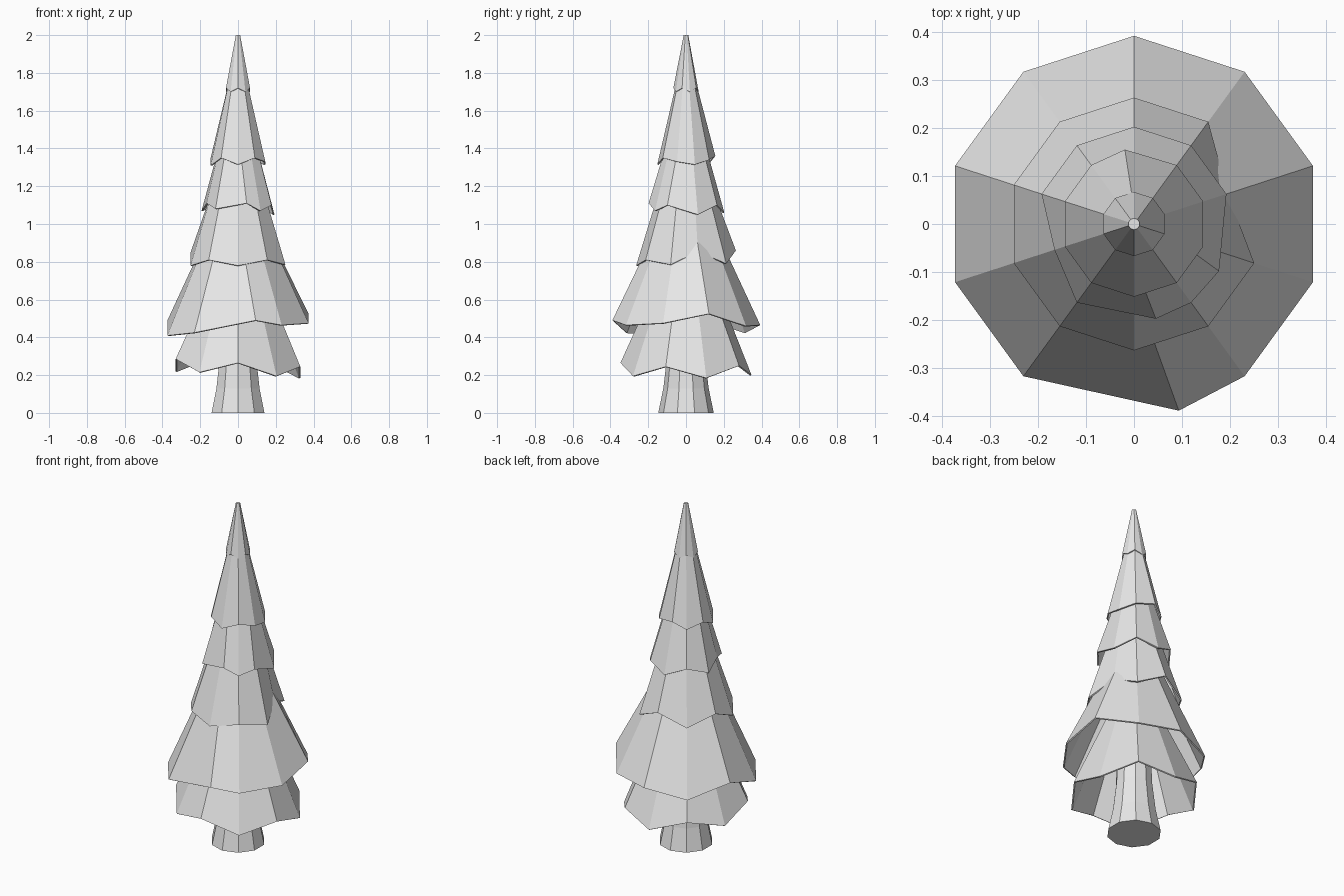
import bpy
import bmesh
from math import cos, sin, radians

SIDES = 10

if "Cube" in bpy.data.objects:
    bpy.data.objects.remove(bpy.data.objects["Cube"], do_unlink=True)

# One flat grey for the whole tree
grey = bpy.data.materials.new("light_grey")
grey.use_nodes = True
colour = (0.8, 0.8, 0.8, 1)
grey.diffuse_color = colour
grey.node_tree.nodes["Principled BSDF"].inputs["Base Color"].default_value = colour


def ring(bm, radius, heights, shifts=None):
    """Ten-sided ring; shifts maps a corner to (turn in degrees, radius scale)."""
    verts = []
    for corner, height in enumerate(heights):
        turn, scale = (shifts or {}).get(corner, (0, 1))
        angle = radians(18 + corner * 360 / SIDES + turn)
        reach = radius * scale
        verts.append(bm.verts.new((reach * cos(angle), reach * sin(angle), height)))
    return verts


def bridge(bm, lower, upper):
    for i in range(SIDES):
        j = (i + 1) % SIDES
        bm.faces.new((lower[i], lower[j], upper[j], upper[i]))


def finish(bm, name):
    mesh = bpy.data.meshes.new(name)
    bm.to_mesh(mesh)
    bm.free()
    mesh.materials.append(grey)
    obj = bpy.data.objects.new(name, mesh)
    bpy.context.collection.objects.link(obj)
    return obj


def flat(height):
    return [height] * SIDES


def branch_tier(name, radius, rim_heights, top_radius, top_height, shifts=None):
    """Hollow flared skirt with a jagged lower rim and a closed top."""
    bm = bmesh.new()
    rim = ring(bm, radius, rim_heights, shifts)
    top = ring(bm, top_radius, flat(top_height))
    bridge(bm, rim, top)
    bm.faces.new(top)
    obj = finish(bm, name)
    shell = obj.modifiers.new("thin_shell", "SOLIDIFY")
    shell.thickness = 0.008
    shell.offset = -1


# Trunk flaring out towards the ground
bm = bmesh.new()
rings = [ring(bm, radius, flat(height))
         for radius, height in ((0.147, 0), (0.12, 0.13), (0.1, 0.3), (0.09, 0.6))]
for lower, upper in zip(rings, rings[1:]):
    bridge(bm, lower, upper)
bm.faces.new(rings[0][::-1])
bm.faces.new(rings[-1])
finish(bm, "trunk")

# Branch tiers from the ground up, each tucked into the one above
branch_tier("bottom_branches", 0.347,
            (.185, .25, .2, .27, .22, .285, .215, .265, .195, .245),
            0.15, 0.7)
branch_tier("widest_branches", 0.393,
            (.525, .46, .465, .425, .49, .41, .425, .49, .465, .475),
            0.13, 1.03, {7: (13.5, 1.02)})
branch_tier("lower_middle_branches", 0.264,
            (.855, .79, .86, .79, .85, .78, .81, .78, .81, .785),
            0.135, 1.2, {0: (0, 0.78)})
branch_tier("upper_middle_branches", 0.203,
            (1.05, 1.1, 1.06, 1.11, 1.07, 1.11, 1.08, 1.11, 1.07, 1.1),
            0.08, 1.5, {5: (0, 0.86), 7: (13, 1), 9: (-11, 1)})
branch_tier("upper_branches", 0.152,
            (1.315, 1.34, 1.36, 1.32, 1.35, 1.31, 1.35, 1.315, 1.35, 1.33),
            0.032, 1.83, {2: (7, 1.03)})
branch_tier("treetop", 0.067,
            (1.7, 1.72) * 5,
            0.012, 2.0)
